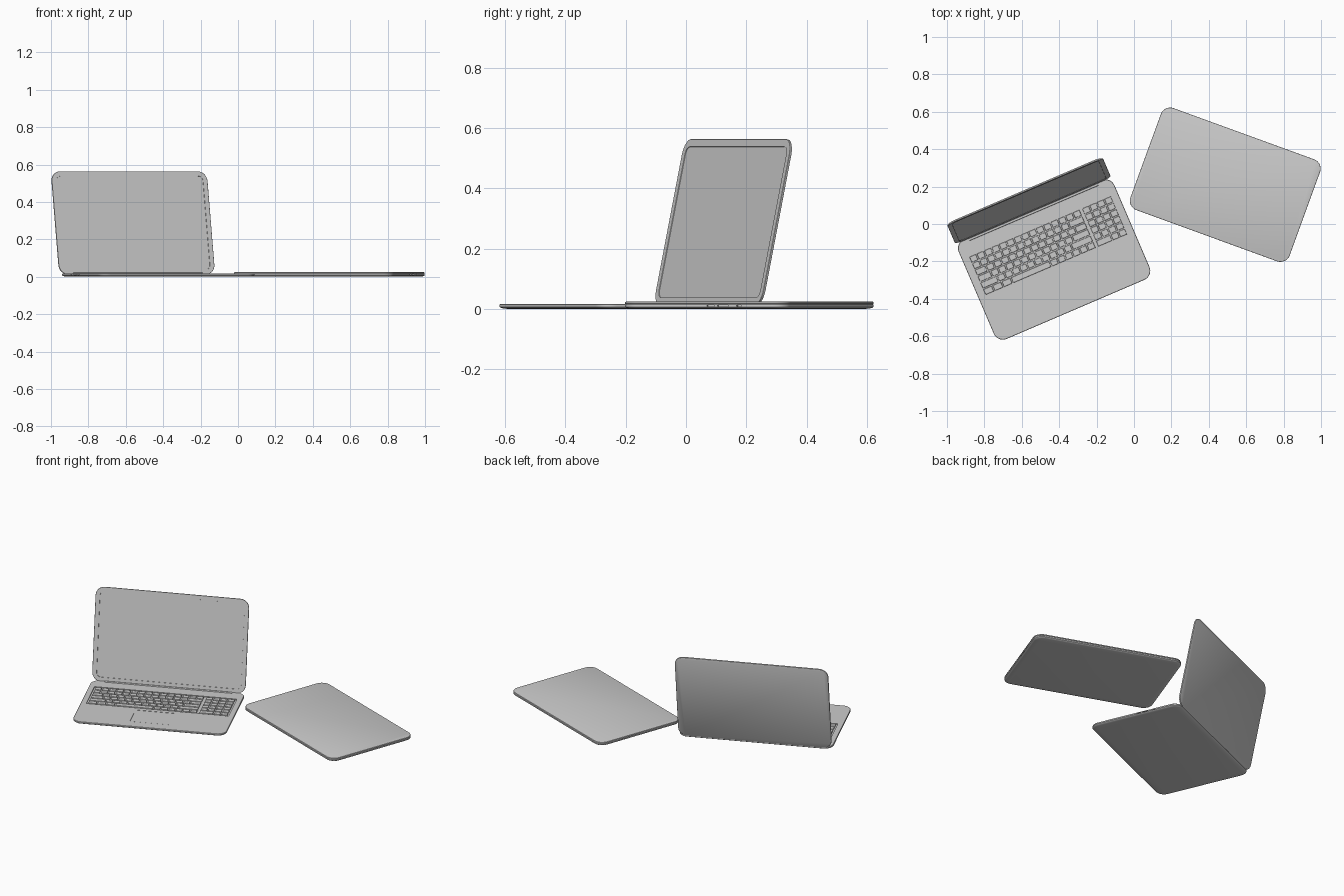
import bpy, bmesh
from math import sin, cos, pi, radians
from mathutils import Matrix

if "Cube" in bpy.data.objects:
    bpy.data.objects.remove(bpy.data.objects["Cube"])

W, D, R = 0.906, 0.58, 0.053      # footprint and corner radius
TOP = 0.0165                      # upper face of the base


def finish(name, bm, mat, smooth=True):
    bmesh.ops.recalc_face_normals(bm, faces=bm.faces)
    me = bpy.data.meshes.new(name)
    bm.to_mesh(me)
    bm.free()
    ob = bpy.data.objects.new(name, me)
    bpy.context.collection.objects.link(ob)
    ob.matrix_world = mat
    if smooth:
        bpy.ops.object.select_all(action='DESELECT')
        ob.select_set(True)
        bpy.context.view_layer.objects.active = ob
        bpy.ops.object.shade_smooth_by_angle(angle=radians(30))
    return ob


def slab(name, w, d, r, rings, mat, y0=0.0):
    """Rounded rectangle lofted through (inset, z) rings."""
    bm = bmesh.new()
    loops = []
    for inset, z in rings:
        rr = max(r - inset, 0.004)
        a, b = w / 2 - inset - rr, d / 2 - inset - rr
        loop = []
        for q, (sx, sy) in enumerate(((1, 1), (-1, 1), (-1, -1), (1, -1))):
            for k in range(9):
                t = q * pi / 2 + k * pi / 16
                loop.append(bm.verts.new((sx * a + rr * cos(t), y0 + sy * b + rr * sin(t), z)))
        loops.append(loop)
    n = len(loops[0])
    for lo, hi in zip(loops, loops[1:]):
        for i in range(n):
            bm.faces.new((lo[i], lo[(i + 1) % n], hi[(i + 1) % n], hi[i]))
    bm.faces.new(loops[0][::-1])
    bm.faces.new(loops[-1])
    return finish(name, bm, mat)


def box(bm, x0, x1, y0, y1, z0, z1, taper=0.0):
    m = Matrix.Translation(((x0 + x1) / 2, (y0 + y1) / 2, (z0 + z1) / 2)) @ Matrix.Diagonal((x1 - x0, y1 - y0, z1 - z0, 1))
    verts = bmesh.ops.create_cube(bm, size=1, matrix=m)['verts']
    for v in verts:
        if v.co.z > (z0 + z1) / 2:
            v.co.x += taper if v.co.x < (x0 + x1) / 2 else -taper
            v.co.y += taper if v.co.y < (y0 + y1) / 2 else -taper


def carve(ob, boxes):
    bm = bmesh.new()
    for b in boxes:
        box(bm, *b)
    cutter = finish("cutter", bm, ob.matrix_world.copy(), False)
    cutter.hide_render = True
    mod = ob.modifiers.new("carve", 'BOOLEAN')
    mod.operation, mod.solver, mod.object = 'DIFFERENCE', 'EXACT', cutter
    bpy.context.view_layer.update()
    bpy.ops.object.select_all(action='DESELECT')
    ob.select_set(True)
    bpy.context.view_layer.objects.active = ob
    bpy.ops.object.modifier_apply(modifier=mod.name)
    bpy.data.objects.remove(cutter)


base_rings = [(0.032, 0), (0.012, 0.002), (0.003, 0.0045), (0, 0.007), (0, TOP - 0.002), (0.002, TOP)]
# side ports, mirrored left and right
ports = []
for s in (-1, 1):
    for v0, v1 in ((0.015, 0.04), (0.052, 0.09), (0.12, 0.135)):
        x0, x1 = sorted((s * (W / 2 - 0.012), s * (W / 2 + 0.01)))
        ports.append((x0, x1, v0, v1, 0.008, 0.0135))

# open laptop
opened = Matrix.Translation((-0.427, -0.19, 0)) @ Matrix.Rotation(radians(23.2), 4, 'Z')
KX, KY0, KY1 = 0.42, -0.037, 0.199
base = slab("open_base", W, D, R, base_rings, opened)
carve(base, ports + [(-KX, KX, KY0, KY1, TOP - 0.005, TOP + 0.01),
                     (-0.123, 0.123, -0.225, -0.064, TOP - 0.002, TOP + 0.01)])

# trackpad with a thin seam around it
bm = bmesh.new()
box(bm, -0.121, 0.121, -0.223, -0.066, TOP - 0.003, TOP - 0.0006)
finish("trackpad", bm, opened, False)

# keyboard: key widths per row, top to bottom, then the number pad
rows = [[1] * 15,
        [1] * 13 + [2],
        [1.5] + [1] * 12 + [1.5],
        [1.75] + [1] * 11 + [2.25],
        [2.25] + [1] * 10 + [2.75],
        [1.25] * 3 + [5.25] + [1] * 6]
unit = (2 * KX - 0.012) / 19.25
pitch = (KY1 - KY0 - 0.01) / 6
gap = 0.003
bm = bmesh.new()
for j, row in enumerate(rows):
    y1 = KY1 - 0.005 - j * pitch
    pad = [1, 1, 1, 1] if j < 5 else [2, 1, 1]
    x = -KX + 0.006
    for i, kw in enumerate(row + [0.25] + pad):
        if i != len(row):
            box(bm, x + gap, x + kw * unit - gap, y1 - pitch + gap, y1 - gap,
                TOP - 0.006, TOP + 0.0005, 0.0015)
        x += kw * unit
finish("keyboard_keys", bm, opened, False)

# hinge barrel
bm = bmesh.new()
bmesh.ops.create_cone(bm, cap_ends=True, segments=20, radius1=0.006, radius2=0.006, depth=0.75,
                      matrix=Matrix.Translation((0, 0.276, 0.0155)) @ Matrix.Rotation(pi / 2, 4, 'Y'))
finish("hinge", bm, opened)

# raised lid with a shallow screen recess
LID = 0.563
lid_mat = opened @ Matrix.Translation((0, 0.282, 0.0125)) @ Matrix.Rotation(radians(78.3), 4, 'X')
lid_rings = [(0.004, -0.009), (0.001, -0.0075), (0, -0.005), (0, -0.001), (0.001, 0),
             (0.026, 0), (0.0265, -0.002)]
slab("open_lid_screen", W, LID, R, lid_rings, lid_mat, LID / 2)

# closed laptop
closed = Matrix.Translation((0.488, 0.21, 0)) @ Matrix.Rotation(radians(-20), 4, 'Z')
carve(slab("closed_base", W, D, R, base_rings, closed), ports)
slab("closed_lid", W, D, R,
     [(0.003, TOP - 0.0005), (0, TOP + 0.001), (0, TOP + 0.005), (0.001, TOP + 0.007), (0.004, TOP + 0.008)], closed)
